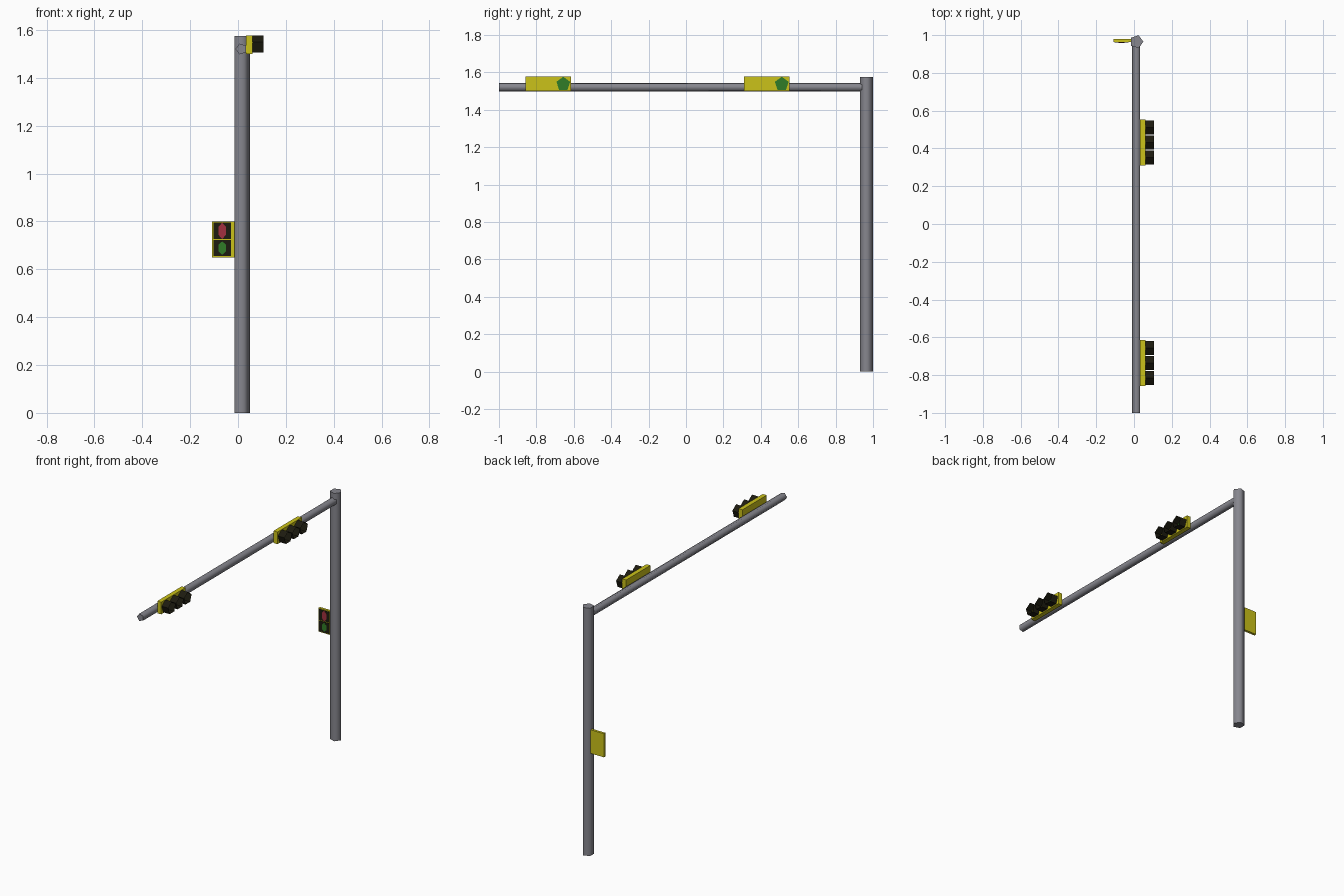
import bpy, math
from mathutils import Vector

if "Cube" in bpy.data.objects:
    bpy.data.objects.remove(bpy.data.objects["Cube"])


def material(name, rgb):
    m = bpy.data.materials.new(name)
    m.diffuse_color = (*rgb, 1)
    m.use_nodes = True
    m.node_tree.nodes["Principled BSDF"].inputs["Base Color"].default_value = m.diffuse_color
    return m


GREY = material("pole grey", (0.24, 0.24, 0.27))
YELLOW = material("housing yellow", (0.60, 0.54, 0.01))
BLACK = material("visor black", (0.012, 0.011, 0.005))
RED = material("lamp red", (0.36, 0.03, 0.05))
GREEN = material("lamp green", (0.03, 0.20, 0.02))


def make(name, verts, faces, mat, smooth_sides=0):
    me = bpy.data.meshes.new(name)
    me.from_pydata(verts, [], faces)
    me.materials.append(mat)
    for p in me.polygons:
        p.use_smooth = p.index < smooth_sides
    ob = bpy.data.objects.new(name, me)
    bpy.context.collection.objects.link(ob)
    return ob


def prism(name, start, end, u, v, r, mat, n=5, caps=True, smooth=False, rv=None):
    """n-sided prism from start to end; first corner points along u (u x v = axis)."""
    start, end, u, v = map(Vector, (start, end, u, v))
    ring = [u * (r * math.cos(2 * math.pi * i / n))
            + v * ((rv or r) * math.sin(2 * math.pi * i / n)) for i in range(n)]
    verts = [start + p for p in ring] + [end + p for p in ring]
    faces = [(i, (i + 1) % n, n + (i + 1) % n, n + i) for i in range(n)]
    if caps:
        faces += [tuple(reversed(range(n))), tuple(range(n, 2 * n))]
    return make(name, verts, faces, mat, n if smooth else 0)


def box(name, lo, hi, mat):
    verts = [(x, y, z) for x in (lo[0], hi[0]) for y in (lo[1], hi[1]) for z in (lo[2], hi[2])]
    faces = [(0, 1, 3, 2), (4, 6, 7, 5), (0, 4, 5, 1), (2, 3, 7, 6), (0, 2, 6, 4), (1, 5, 7, 3)]
    return make(name, verts, faces, mat)


X, Y, Z = Vector((1, 0, 0)), Vector((0, 1, 0)), Vector((0, 0, 1))
CX = 0.0135

# Upright pole and the long arm
prism("pole", (CX, 0.965, 0), (CX, 0.965, 1.575), X, Y, 0.036, GREY, smooth=True)
prism("arm", (CX, -1, 1.521), (CX, 0.965, 1.521), -X, Z, 0.024, GREY, smooth=True)

# Two horizontal signals: housing, three open visors, one lit lamp
for k, cy in enumerate((0.432, -0.736)):
    box(f"signal_housing_{k}", (0.033, cy - 0.122, 1.5), (0.061, cy + 0.122, 1.577), YELLOW)
    for i in (-1, 0, 1):
        y = cy + i * 0.08
        prism(f"visor_{k}_{i + 1}", (0.061, y, 1.538), (0.107, y, 1.538), Z, -Y,
              0.039, BLACK, caps=False)
    prism(f"green_lamp_{k}", (0.061, cy + 0.08, 1.538), (0.064, cy + 0.08, 1.538), Z, -Y,
          0.0385, GREEN)

# Pedestrian signal on the pole, facing front
box("crossing_housing", (-0.109, 0.963, 0.65), (-0.005, 0.979, 0.80), YELLOW)
for name, z, half, mat in (("red", 0.761, 0.034, RED), ("green", 0.689, 0.028, GREEN)):
    box(f"{name}_panel", (-0.103, 0.961, z - 0.034), (-0.03, 0.964, z + 0.034), BLACK)
    prism(f"{name}_figure", (-0.066, 0.962, z), (-0.066, 0.9595, z), Z, -X * -1,
          half, mat, n=6, rv=0.018)
